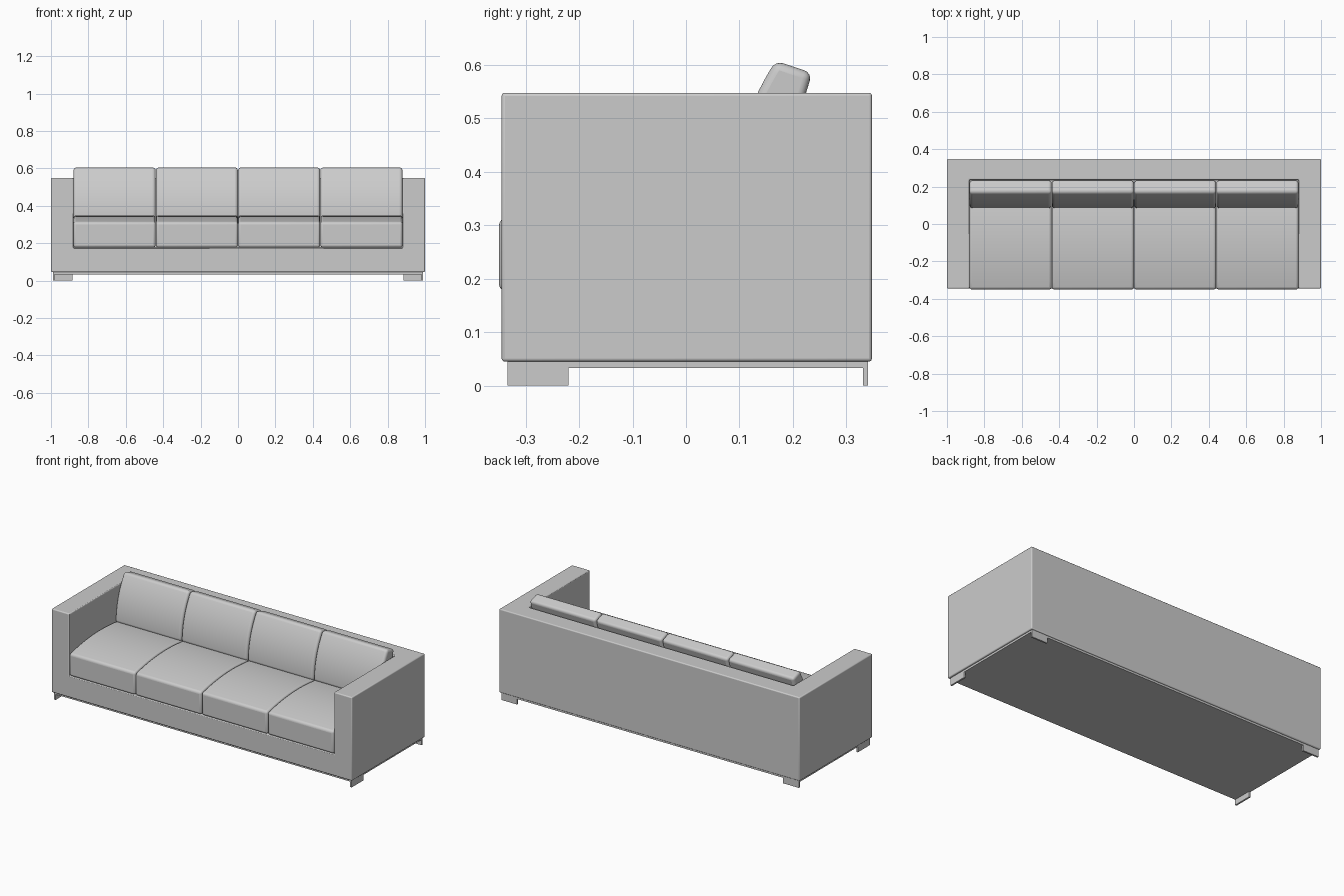
import bpy, bmesh, math

if "Cube" in bpy.data.objects:
    bpy.data.objects.remove(bpy.data.objects["Cube"])


def finish(name, bm, bevel=0.0, segments=3):
    bmesh.ops.recalc_face_normals(bm, faces=bm.faces)
    me = bpy.data.meshes.new(name)
    bm.to_mesh(me)
    bm.free()
    ob = bpy.data.objects.new(name, me)
    bpy.context.collection.objects.link(ob)
    if bevel:
        add_bevel(ob, bevel, segments)
    return ob


def add_bevel(ob, width, segments):
    m = ob.modifiers.new("Bevel", 'BEVEL')
    m.width, m.segments = width, segments
    m.limit_method, m.angle_limit = 'ANGLE', math.radians(40)


def box(name, lo, hi):
    bm = bmesh.new()
    bmesh.ops.create_cube(bm, size=1)
    for v in bm.verts:
        v.co = [lo[i] + (v.co[i] + 0.5) * (hi[i] - lo[i]) for i in range(3)]
    return finish(name, bm)


def extrude_x(name, profile, x0, x1, bevel):
    """Extrude a (y, z) outline along x."""
    bm = bmesh.new()
    face = bm.faces.new([bm.verts.new((x0, y, z)) for y, z in profile])
    new = bmesh.ops.extrude_face_region(bm, geom=[face])["geom"]
    for v in new:
        if isinstance(v, bmesh.types.BMVert):
            v.co.x = x1
    return finish(name, bm, bevel, 4)


def bow(a, b, rise, n=14):
    """Points from a to b, bulging to the left of the direction of travel."""
    dy, dz = b[0] - a[0], b[1] - a[1]
    d = math.hypot(dy, dz)
    pts = []
    for i in range(n + 1):
        t = i / n
        h = rise * 4 * t * (1 - t) / d
        pts.append((a[0] + dy * t - dz * h, a[1] + dz * t + dy * h))
    return pts


def shade(ob):
    bpy.ops.object.select_all(action='DESELECT')
    ob.select_set(True)
    bpy.context.view_layer.objects.active = ob
    bpy.ops.object.shade_smooth_by_angle(angle=math.radians(35))


# Frame: one block with the seating space cut out
frame = box("frame", (-1, -0.345, 0.045), (1, 0.348, 0.548))
cutter = box("seat_space_cutter", (-0.88, -0.5, 0.175), (0.88, 0.236, 0.8))
cutter.hide_render = True
cutter.hide_set(True)
cut = frame.modifiers.new("Seat space", 'BOOLEAN')
cut.operation, cut.object, cut.solver = 'DIFFERENCE', cutter, 'EXACT'
add_bevel(frame, 0.006, 3)
shade(frame)

# Inset underside panel
box("underside_panel", (-0.99, -0.334, 0.033), (0.99, 0.341, 0.046))

# Thin plate feet: along the sides at the front, along the back at the rear
for s, side in ((-1, "left"), (1, "right")):
    xs = sorted((s * 0.98, s * 0.99))
    box("front_foot_" + side, (xs[0], -0.334, 0), (xs[1], -0.22, 0.046))
    xs = sorted((s * 0.885, s * 0.99))
    box("rear_foot_" + side, (xs[0], 0.331, 0), (xs[1], 0.341, 0.046))

# Crowned seat cushions and leaning back cushions
seat = [(0.232, 0.177), (-0.35, 0.177)][::-1]
seat_profile = bow((-0.35, 0.312), (0.232, 0.312), 0.036) + seat[::-1]
back_profile = bow((0.085, 0.333), (0.168, 0.608), 0.021) + [(0.236, 0.585), (0.153, 0.312)]
for i in range(4):
    x0 = -0.88 + 0.44 * i
    shade(extrude_x(f"seat_cushion_{i + 1}", seat_profile, x0 + 0.001, x0 + 0.439, 0.013))
    shade(extrude_x(f"back_cushion_{i + 1}", back_profile, x0 + 0.001, x0 + 0.439, 0.015))
